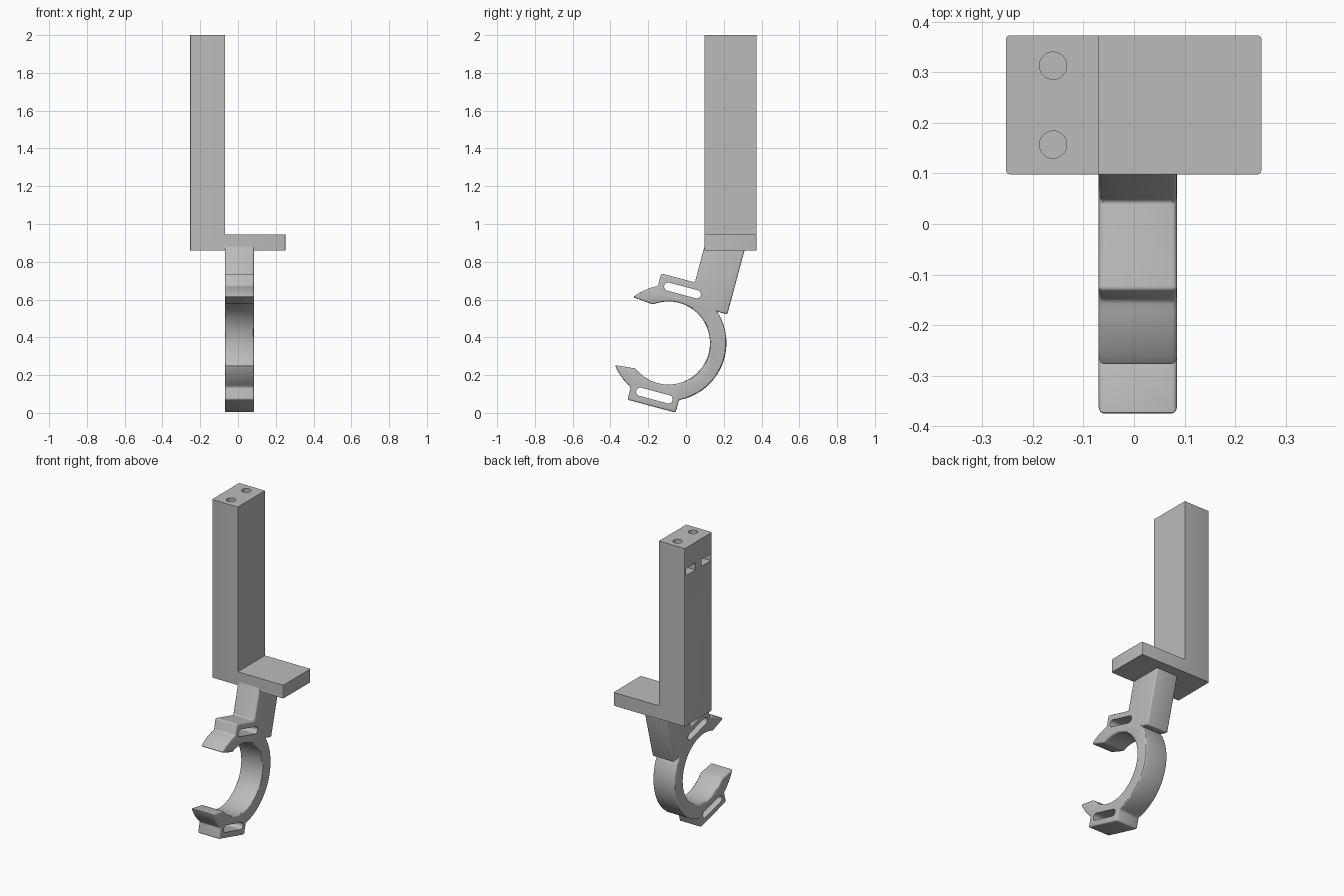
import bpy, bmesh
from math import sin, cos, asin, acos, pi, radians, sqrt
from mathutils import Vector, Matrix

cube = bpy.data.objects.get("Cube")
if cube:
    bpy.data.objects.remove(cube, do_unlink=True)

grey = bpy.data.materials.new("plain grey")
grey.use_nodes = True
grey.diffuse_color = (0.5, 0.5, 0.5, 1)
grey.node_tree.nodes["Principled BSDF"].inputs["Base Color"].default_value = (0.5, 0.5, 0.5, 1)


def extrude(name, points, offset):
    """Closed profile of 3D points, extruded by an offset vector."""
    bm = bmesh.new()
    face = bm.faces.new([bm.verts.new(p) for p in points])
    new = bmesh.ops.extrude_face_region(bm, geom=[face])["geom"]
    moved = [v for v in new if isinstance(v, bmesh.types.BMVert)]
    bmesh.ops.translate(bm, vec=Vector(offset), verts=moved)
    bmesh.ops.recalc_face_normals(bm, faces=bm.faces)
    mesh = bpy.data.meshes.new(name)
    bm.to_mesh(mesh)
    bm.free()
    mesh.materials.append(grey)
    obj = bpy.data.objects.new(name, mesh)
    bpy.context.collection.objects.link(obj)
    return obj


def activate(obj):
    bpy.ops.object.select_all(action='DESELECT')
    obj.select_set(True)
    bpy.context.view_layer.objects.active = obj


def cut(obj, cutters):
    for c in cutters:
        mod = obj.modifiers.new("cut", 'BOOLEAN')
        mod.operation, mod.solver, mod.object = 'DIFFERENCE', 'EXACT', c
        activate(obj)
        bpy.ops.object.modifier_apply(modifier=mod.name)
        bpy.data.objects.remove(c, do_unlink=True)


def arc(r, a, b, n):
    return [(r * cos(a + (b - a) * i / n), r * sin(a + (b - a) * i / n)) for i in range(n + 1)]


# Bracket: tall post with a shelf at its foot
X0, X1, X2 = -0.253, -0.07, 0.252
Y0, Y1 = 0.098, 0.373
Z0, Z1, Z2 = 0.86, 0.945, 2.0
outline = [(X0, Z0), (X2, Z0), (X2, Z1), (X1, Z1), (X1, Z2), (X0, Z2)]
bracket = extrude("post_and_shelf", [(x, Y0, z) for x, z in outline], (0, Y1 - Y0, 0))
bm = bmesh.new()
bm.from_mesh(bracket.data)
corners = [e for e in bm.edges
           if all(abs(v.co.x - e.verts[0].co.x) < 1e-4 and abs(v.co.y - e.verts[0].co.y) < 1e-4
                  for v in e.verts) and abs(e.verts[0].co.x - X1) > 0.01]
bmesh.ops.bevel(bm, geom=corners, offset=0.008, segments=3, profile=0.5, affect='EDGES')
bm.to_mesh(bracket.data)
bm.free()

# Screw holes in the post top, nut slots in its side
for y in (0.157, 0.313):
    hole = extrude("hole_cutter", [(px - 0.16, py + y, 1.65) for px, py in arc(0.027, 0, 2 * pi, 32)[:-1]],
                   (0, 0, 0.4))
    slot = extrude("slot_cutter", [(-0.3, y + sy * 0.048, 1.845 + sz * 0.022)
                                   for sy, sz in ((-1, -1), (1, -1), (1, 1), (-1, 1))], (0.19, 0, 0))
    cut(bracket, [hole, slot])

# Clip: tilted open ring with jaws, strap boxes and an arm up to the shelf
CY, CZ, TILT = -0.093, 0.37, radians(15)
R_IN, R_OUT, BOX_U, BOX_V = 0.22, 0.307, 0.132, 0.346
LEFT, WIDTH = -0.07, 0.155


def place(points, x):
    return [(x, CY + u * cos(TILT) + v * sin(TILT), CZ - u * sin(TILT) + v * cos(TILT)) for u, v in points]


jaw_in, jaw_out = 2.218, 2.49
box_far, box_near = acos(-BOX_U / R_OUT), acos(BOX_U / R_OUT)
arm_front, arm_back, arm_base = 0.052, 0.262, 0.227
profile = (arc(R_IN, jaw_in, -jaw_in, 44)
           + arc(R_OUT, -jaw_out, -box_far, 6)
           + [(-BOX_U, -BOX_V), (BOX_U, -BOX_V)]
           + arc(R_OUT, -box_near, asin(arm_base / R_OUT), 24)
           + [(arm_back, arm_base), (arm_back, 0.619), (arm_front, 0.563),
              (arm_front, BOX_V), (-BOX_U, BOX_V)]
           + arc(R_OUT, box_far, jaw_out, 6))
clip = extrude("clip_and_arm", place(profile, LEFT), (WIDTH, 0, 0))
bevel = clip.modifiers.new("rounding", 'BEVEL')
bevel.width, bevel.segments, bevel.limit_method = 0.009, 3, 'ANGLE'
bevel.angle_limit = radians(30)
bevel.use_clamp_overlap = False
activate(clip)
bpy.ops.object.modifier_apply(modifier=bevel.name)

# Strap slots through both boxes
half, r = 0.078, 0.022
for side in (1, -1):
    shape = ([(u + half, v + side * 0.288) for u, v in arc(r, -pi / 2, pi / 2, 10)]
             + [(u - half, v + side * 0.288) for u, v in arc(r, pi / 2, 3 * pi / 2, 10)])
    cut(clip, [extrude("strap_cutter", place(shape, LEFT - 0.1), (WIDTH + 0.2, 0, 0))])

for obj in (bracket, clip):
    activate(obj)
    bpy.ops.object.shade_smooth_by_angle(angle=radians(30))
